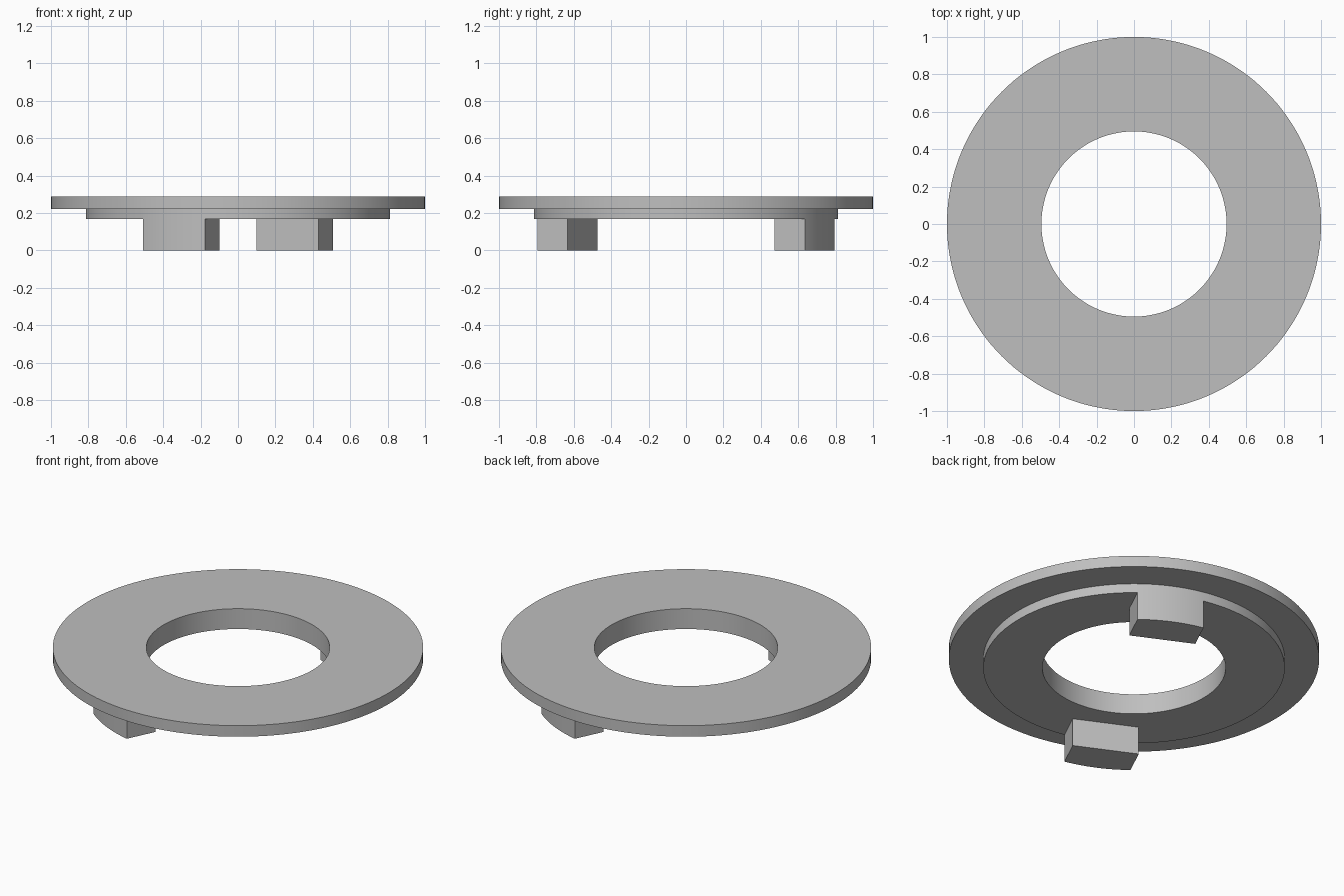
import bpy, bmesh, math
from mathutils import Vector, Matrix

cube = bpy.data.objects.get("Cube")
if cube:
    bpy.data.objects.remove(cube, do_unlink=True)

HOLE_R, STEP_R, RIM_R = 0.495, 0.814, 1.0
TAB_Z, STEP_Z, TOP_Z = 0.167, 0.222, 0.288
SEGMENTS = 144

grey = bpy.data.materials.new("plain grey")
grey.use_nodes = True
colour = (0.52, 0.52, 0.52, 1)
grey.diffuse_color = colour
grey.node_tree.nodes["Principled BSDF"].inputs["Base Color"].default_value = colour


def make_object(name, bm):
    bmesh.ops.recalc_face_normals(bm, faces=bm.faces)
    mesh = bpy.data.meshes.new(name)
    bm.to_mesh(mesh)
    bm.free()
    mesh.materials.append(grey)
    obj = bpy.data.objects.new(name, mesh)
    bpy.context.collection.objects.link(obj)
    bpy.ops.object.select_all(action="DESELECT")
    obj.select_set(True)
    bpy.context.view_layer.objects.active = obj
    bpy.ops.object.shade_smooth_by_angle(angle=math.radians(30))
    return obj


# Stepped ring: one closed profile spun around the z axis
bm = bmesh.new()
profile = [(HOLE_R, TAB_Z), (STEP_R, TAB_Z), (STEP_R, STEP_Z),
           (RIM_R, STEP_Z), (RIM_R, TOP_Z), (HOLE_R, TOP_Z)]
verts = [bm.verts.new((r, 0, z)) for r, z in profile]
edges = [bm.edges.new((v, verts[i - 1])) for i, v in enumerate(verts)]
bmesh.ops.spin(bm, geom=verts + edges, cent=(0, 0, 0), axis=(0, 0, 1),
               angle=math.tau, steps=SEGMENTS, use_merge=True)
bmesh.ops.remove_doubles(bm, verts=bm.verts, dist=1e-4)
make_object("stepped_ring", bm)


# Locking tabs: flat inner face, parallel sides, outer face following the step
def make_tab(name, angle):
    half_width, inner = 0.184, 0.614
    sweep = math.asin(half_width / STEP_R)
    steps = 14
    outline = [(inner, half_width), (inner, -half_width)]
    for i in range(steps + 1):
        a = sweep * (2 * i / steps - 1)
        outline.append((STEP_R * math.cos(a), STEP_R * math.sin(a)))
    bm = bmesh.new()
    base = bm.faces.new([bm.verts.new((x, y, 0)) for x, y in outline])
    raised = bmesh.ops.extrude_face_region(bm, geom=[base])["geom"]
    top = [v for v in raised if isinstance(v, bmesh.types.BMVert)]
    bmesh.ops.translate(bm, verts=top, vec=Vector((0, 0, TAB_Z)))
    bm.transform(Matrix.Rotation(angle, 4, "Z"))
    make_object(name, bm)


back_angle = math.radians(90 - 25.6)
make_tab("back_tab", back_angle)
make_tab("front_tab", back_angle + math.pi)
